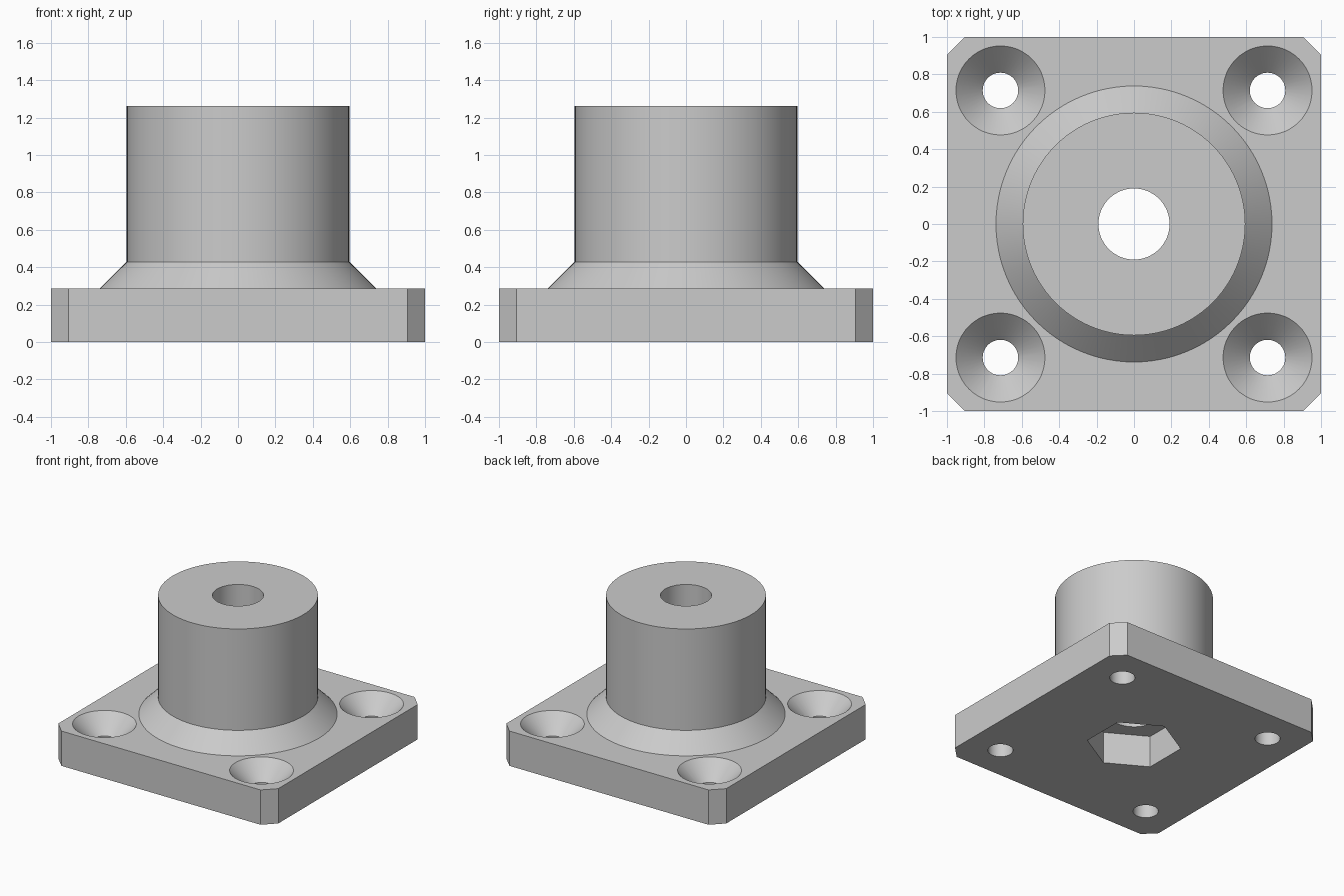
import bpy, bmesh
from math import cos, sin, pi, radians

if "Cube" in bpy.data.objects:
    bpy.data.objects.remove(bpy.data.objects["Cube"])

# Main sizes
TOP, HUB_TOP = 0.286, 1.262
CHAMFER, HOLE_POS = 0.095, 0.714

grey = bpy.data.materials.new("plain_grey")
grey.use_nodes = True
grey.diffuse_color = (0.6, 0.6, 0.6, 1)
grey.node_tree.nodes["Principled BSDF"].inputs["Base Color"].default_value = (0.6, 0.6, 0.6, 1)


def make_object(name, bm):
    bmesh.ops.recalc_face_normals(bm, faces=bm.faces)
    mesh = bpy.data.meshes.new(name)
    bm.to_mesh(mesh)
    bm.free()
    mesh.materials.append(grey)
    obj = bpy.data.objects.new(name, mesh)
    bpy.context.collection.objects.link(obj)
    return obj


def turned(name, profile, sides=64, centre=(0, 0), turn=0.0):
    """Closed solid with round or polygonal section through (radius, z) points."""
    bm = bmesh.new()
    rings = []
    for r, z in profile:
        angles = [turn + 2 * pi * i / sides for i in range(sides)]
        rings.append([bm.verts.new((centre[0] + r * cos(a), centre[1] + r * sin(a), z))
                      for a in angles])
    for low, high in zip(rings, rings[1:]):
        for i in range(sides):
            j = (i + 1) % sides
            bm.faces.new((low[i], low[j], high[j], high[i]))
    bm.faces.new(rings[0])
    bm.faces.new(rings[-1])
    return make_object(name, bm)


def combine(target, tool, operation):
    mod = target.modifiers.new(operation.lower(), 'BOOLEAN')
    mod.object, mod.operation, mod.solver = tool, operation, 'EXACT'
    with bpy.context.temp_override(object=target, active_object=target):
        bpy.ops.object.modifier_apply(modifier=mod.name)
    bpy.data.objects.remove(tool)


# Square flange with cut corners
bm = bmesh.new()
bmesh.ops.create_cube(bm, size=1)
for v in bm.verts:
    v.co = (v.co.x * 2, v.co.y * 2, (v.co.z + 0.5) * TOP)
corners = [e for e in bm.edges if abs(e.verts[0].co.z - e.verts[1].co.z) > 0.1]
bmesh.ops.bevel(bm, geom=corners, offset=CHAMFER, segments=1, affect='EDGES')
body = make_object("flanged_hub", bm)

# Hub with conical foot, rooted inside the flange
hub = turned("hub", [(0.738, 0.15), (0.738, TOP), (0.595, 0.429), (0.595, HUB_TOP)], 96)
combine(body, hub, 'UNION')

# Central bore and hexagonal nut pocket
combine(body, turned("bore", [(0.19, 0.1), (0.19, HUB_TOP + 0.1)]), 'DIFFERENCE')
combine(body, turned("nut_pocket", [(0.357, -0.1), (0.357, 0.264)], 6, turn=pi / 6), 'DIFFERENCE')

# Countersunk screw holes
for sx in (-1, 1):
    for sy in (-1, 1):
        screw = turned("screw_hole", [(0.095, -0.1), (0.095, TOP - 0.143), (0.238, TOP), (0.238, 0.4)],
                       48, (sx * HOLE_POS, sy * HOLE_POS))
        combine(body, screw, 'DIFFERENCE')

# Smooth round walls, crisp edges
bpy.ops.object.select_all(action='DESELECT')
body.select_set(True)
bpy.context.view_layer.objects.active = body
bpy.ops.object.shade_smooth_by_angle(angle=radians(30))
